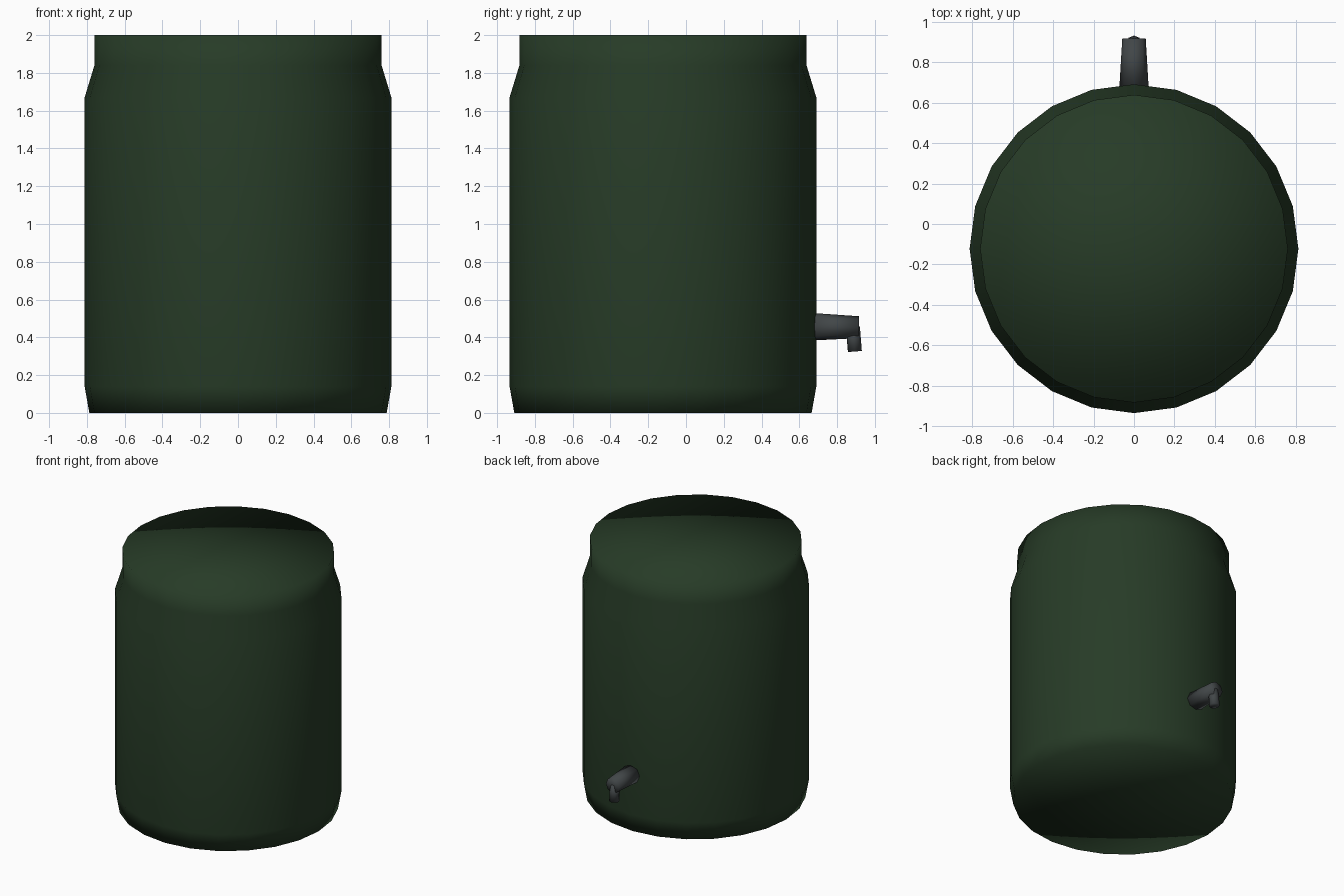
import bpy
import bmesh
import math
from mathutils import Vector

if "Cube" in bpy.data.objects:
    bpy.data.objects.remove(bpy.data.objects["Cube"], do_unlink=True)


def make_material(name, rgb):
    mat = bpy.data.materials.new(name)
    mat.use_nodes = True
    mat.diffuse_color = (*rgb, 1)
    bsdf = mat.node_tree.nodes["Principled BSDF"]
    bsdf.inputs["Base Color"].default_value = (*rgb, 1)
    bsdf.inputs["Roughness"].default_value = 0.8
    return mat


def lathe(name, profile, sides, origin, axis, material):
    """Fully smooth capped solid: (radius, height) rings around an axis."""
    bm = bmesh.new()
    rings = []
    for radius, height in profile:
        rings.append([bm.verts.new((radius * math.cos(a), radius * math.sin(a), height))
                      for a in (math.tau * i / sides for i in range(sides))])
    # Side walls
    for low, high in zip(rings, rings[1:]):
        for i in range(sides):
            j = (i + 1) % sides
            bm.faces.new((low[i], low[j], high[j], high[i]))
    # Fan caps
    for ring, height in ((rings[0], profile[0][1]), (rings[-1], profile[-1][1])):
        centre = bm.verts.new((0, 0, height))
        for i in range(sides):
            bm.faces.new((ring[i], ring[(i + 1) % sides], centre))
    bmesh.ops.recalc_face_normals(bm, faces=bm.faces[:])
    for face in bm.faces:
        face.smooth = True
    mesh = bpy.data.meshes.new(name)
    bm.to_mesh(mesh)
    bm.free()
    mesh.materials.append(material)
    obj = bpy.data.objects.new(name, mesh)
    obj.location = origin
    obj.rotation_mode = 'QUATERNION'
    obj.rotation_quaternion = Vector((0, 0, 1)).rotation_difference(Vector(axis))
    bpy.context.collection.objects.link(obj)
    return obj


green = make_material("dark_green", (0.020, 0.044, 0.020))
grey = make_material("dark_grey", (0.053, 0.061, 0.064))

# Barrel with narrowed neck and slightly tapered foot
lathe("barrel",
      [(0.787, 0), (0.812, 0.14), (0.812, 1.67), (0.76, 1.84), (0.76, 2)],
      24, (0, -0.122, 0), (0, 0, 1), green)

# Tap pipe at the back
lathe("tap_pipe", [(0.072, 0), (0.058, 0.235)],
      8, (0, 0.68, 0.456), (0, 1, -0.01), grey)

# Downturned spout
lathe("tap_spout", [(0.037, 0), (0.037, 0.13)],
      8, (0, 0.894, 0.325), (0, -0.08, 1), grey)
